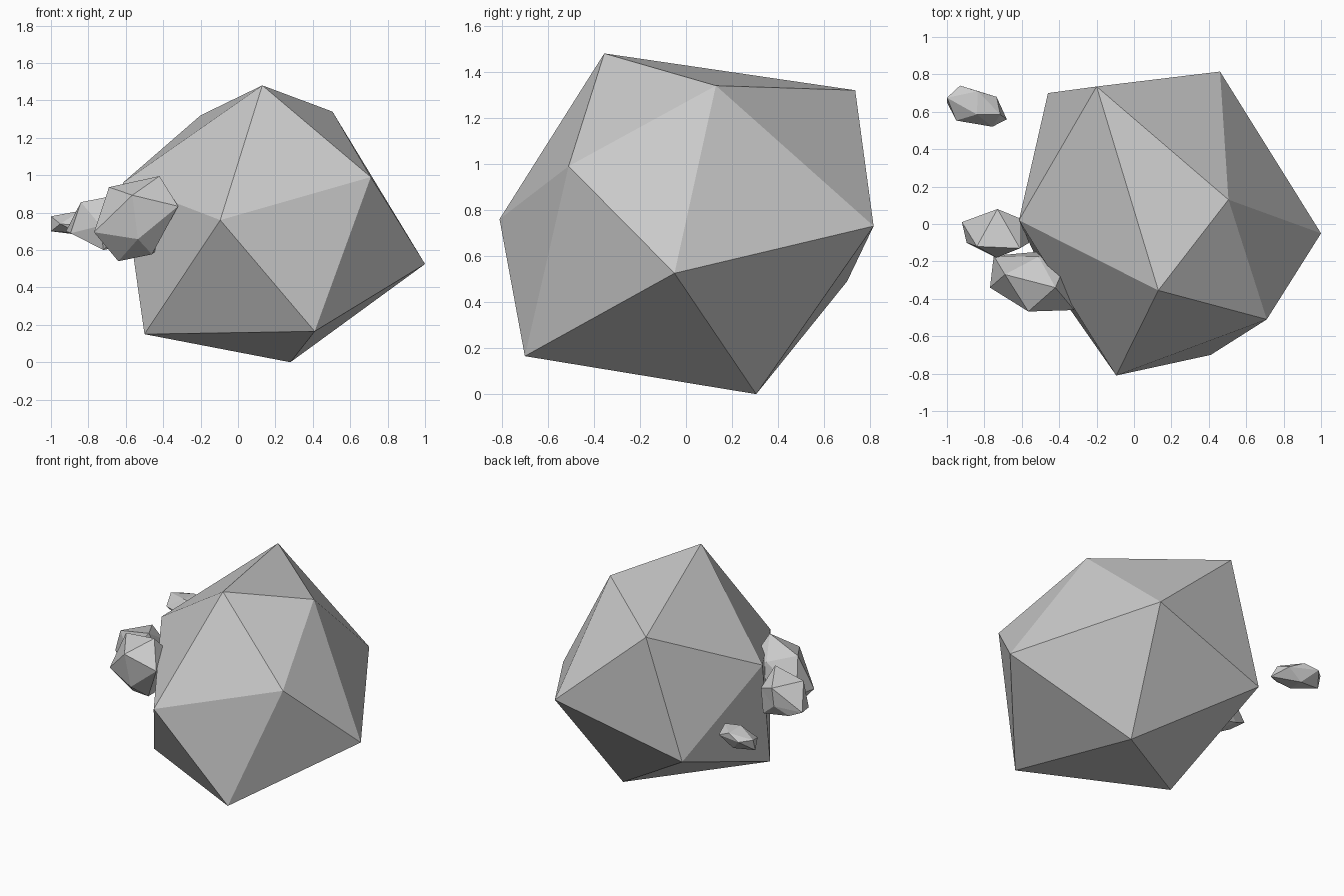
import bpy, bmesh


def rock(name, top, upper, lower, bottom):
    """Irregular icosahedron: two poles and two rings of five corners.
    lower[i] sits beneath the edge upper[i] - upper[i + 1]."""
    bm = bmesh.new()
    t, b = bm.verts.new(top), bm.verts.new(bottom)
    u = [bm.verts.new(p) for p in upper]
    w = [bm.verts.new(p) for p in lower]
    for i in range(5):
        j = (i + 1) % 5
        bm.faces.new((t, u[i], u[j]))
        bm.faces.new((u[i], w[i], u[j]))
        bm.faces.new((u[j], w[i], w[j]))
        bm.faces.new((b, w[j], w[i]))
    bmesh.ops.recalc_face_normals(bm, faces=bm.faces)
    mesh = bpy.data.meshes.new(name)
    bm.to_mesh(mesh)
    bm.free()
    bpy.context.collection.objects.link(bpy.data.objects.new(name, mesh))


# Main boulder
rock("boulder", (0.13, -0.355, 1.48),
     [(0.505, 0.13, 1.34), (-0.20, 0.735, 1.32), (-0.615, 0.02, 0.96),
      (-0.095, -0.81, 0.76), (0.71, -0.51, 0.99)],
     [(0.46, 0.815, 0.73), (-0.46, 0.70, 0.49), (-0.50, -0.23, 0.15),
      (0.41, -0.70, 0.165), (1.0, -0.05, 0.525)],
     (0.28, 0.305, 0.0))

# Largest side stone, its pole facing the front
rock("large_stone", (-0.565, -0.468, 0.893),
     [(-0.42, -0.34, 0.995), (-0.32, -0.46, 0.834), (-0.535, -0.44, 0.658),
      (-0.77, -0.34, 0.695), (-0.69, -0.27, 0.936)],
     [(-0.36, -0.20, 0.83), (-0.46, -0.35, 0.577), (-0.64, -0.27, 0.54),
      (-0.75, -0.17, 0.71), (-0.51, -0.175, 0.88)],
     (-0.42, -0.14, 0.61))

# Middle side stone
rock("medium_stone", (-0.84, -0.12, 0.856),
     [(-0.92, 0.01, 0.70), (-0.73, 0.08, 0.85), (-0.61, -0.13, 0.90),
      (-0.735, -0.18, 0.73), (-0.895, -0.10, 0.69)],
     [(-0.74, 0.07, 0.72), (-0.61, 0.03, 0.80), (-0.56, -0.10, 0.78),
      (-0.72, -0.14, 0.60), (-0.83, 0.03, 0.66)],
     (-0.62, 0.02, 0.62))

# Small flat stone floating at the back
rock("small_stone", (-0.84, 0.586, 0.81),
     [(-1.0, 0.675, 0.78), (-0.835, 0.71, 0.80), (-0.715, 0.585, 0.79),
      (-0.757, 0.52, 0.72), (-0.95, 0.553, 0.74)],
     [(-0.93, 0.74, 0.77), (-0.735, 0.68, 0.75), (-0.68, 0.56, 0.71),
      (-0.85, 0.55, 0.69), (-1.0, 0.65, 0.70)],
     (-0.84, 0.67, 0.68))
